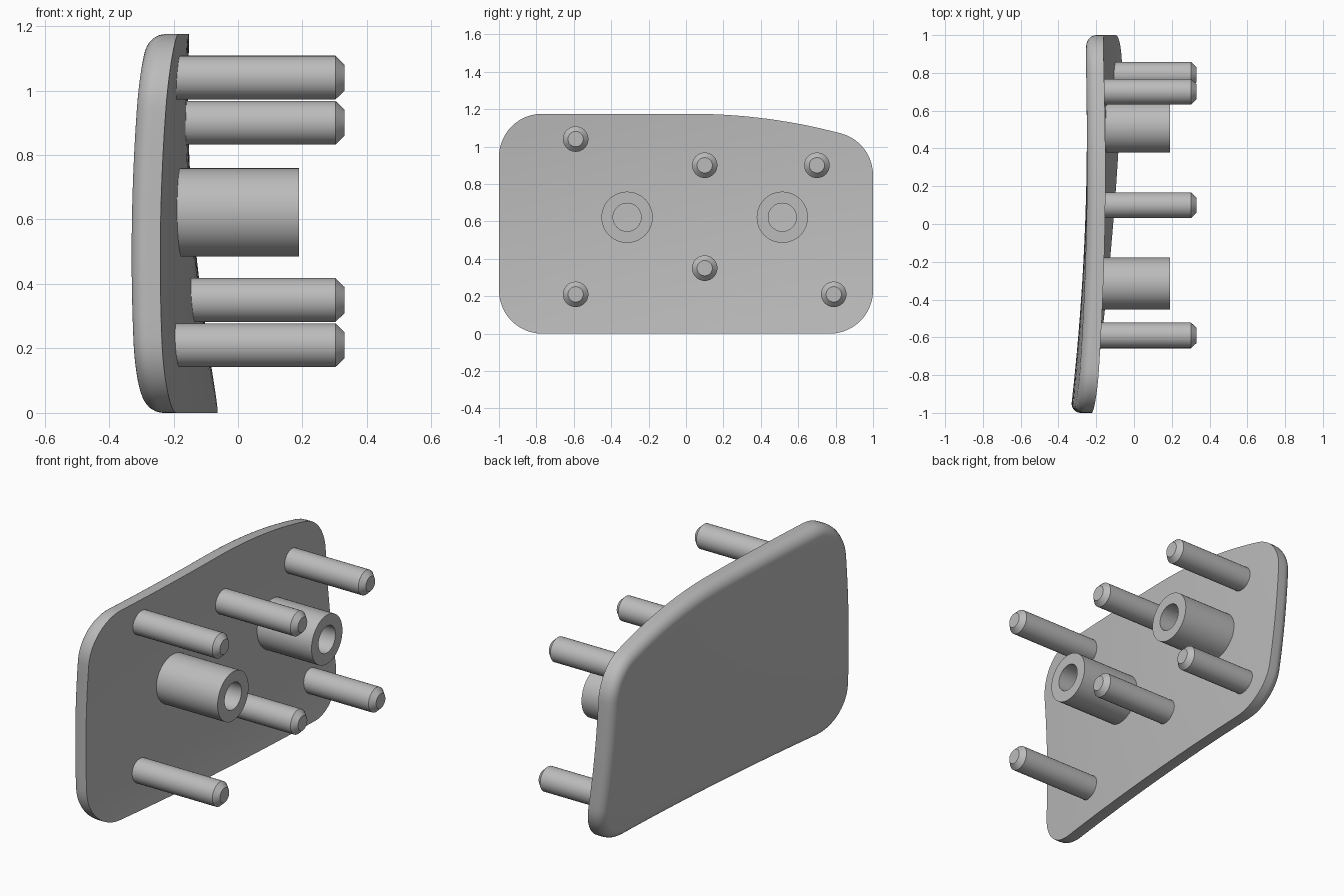
import bpy, bmesh
from math import sin, cos, pi, radians
from mathutils import Vector

cube = bpy.data.objects.get("Cube")
if cube:
    bpy.data.objects.remove(cube)

GREY = (0.5, 0.5, 0.5, 1)
THICK, FILLET = 0.095, 0.055

material = bpy.data.materials.new("plain grey")
material.use_nodes = True
material.diffuse_color = GREY
material.node_tree.nodes["Principled BSDF"].inputs["Base Color"].default_value = GREY


def finish(name, bm):
    bmesh.ops.recalc_face_normals(bm, faces=bm.faces)
    mesh = bpy.data.meshes.new(name)
    bm.to_mesh(mesh)
    bm.free()
    mesh.materials.append(material)
    obj = bpy.data.objects.new(name, mesh)
    bpy.context.collection.objects.link(obj)
    bpy.context.view_layer.objects.active = obj
    bpy.ops.object.select_all(action="DESELECT")
    obj.select_set(True)
    bpy.ops.object.shade_smooth_by_angle(angle=radians(30))
    return obj


def bridge(bm, a, b):
    for i in range(len(a)):
        j = (i + 1) % len(a)
        bm.faces.new((a[i], a[j], b[j], b[i]))


def surface(y, z):
    """Gently twisted and bowed inner face of the plate."""
    h = z - 0.6
    return -0.16 + 0.05 * y - 0.03 * y * y - 0.035 * h + 0.08 * h * h - 0.055 * y * h


def arc(cy, cz, r, start, end, n):
    """Points of an arc, each with its outward normal."""
    out = []
    for i in range(n + 1):
        t = radians(start + (end - start) * i / n)
        d = Vector((cos(t), sin(t)))
        out.append((Vector((cy, cz)) + d * r, d))
    return out


def straight(a, b, normal, n):
    a, b = Vector(a), Vector(b)
    return [(a.lerp(b, i / n), Vector(normal)) for i in range(1, n)]


def outline():
    """Rounded plate outline in y and z, counter-clockwise."""
    R = 0.23
    pts = arc(0.77, R, R, -90, 0, 12)
    pts += straight((1, R), (1, 0.848), (1, 0), 10)
    pts += arc(0.77, 0.848, R, 0, 75, 10)
    pts += arc(0.03, 1.175 - 3.09, 3.09, 75, 90, 14)[1:]
    pts += straight((0.03, 1.175), (-0.77, 1.175), (0, 1), 12)
    pts += arc(-0.77, 1.175 - R, R, 90, 180, 12)
    pts += straight((-1, 1.175 - R), (-1, R), (-1, 0), 10)
    pts += arc(-0.77, R, R, 180, 270, 12)
    pts += straight((-0.77, 0), (0.77, 0), (0, -1), 20)
    return pts


def build_plate():
    bm = bmesh.new()
    edge = outline()
    centre = Vector((0, 0.6))

    def ring(inset, depth, scale=1):
        verts = []
        for p, n in edge:
            q = centre.lerp(p - n * inset, scale)
            verts.append(bm.verts.new((surface(*q) - depth, *q)))
        return verts

    scales = [0.1 * k for k in range(1, 10)]
    # Inner face from the middle out, wall, rounded edge, outer face back in
    rings = [ring(0, 0, s) for s in scales] + [ring(0, 0)]
    for k in range(9):
        t = pi / 2 * k / 8
        rings.append(ring(FILLET * (1 - cos(t)), THICK - FILLET * (1 - sin(t))))
    rings += [ring(FILLET, THICK, s) for s in reversed(scales)]
    for a, b in zip(rings, rings[1:]):
        bridge(bm, a, b)
    for loop, depth in ((rings[0], 0), (rings[-1], THICK)):
        hub = bm.verts.new((surface(*centre) - depth, *centre))
        for i in range(len(loop)):
            bm.faces.new((loop[i], loop[(i + 1) % len(loop)], hub))
    finish("plate", bm)


def revolve(name, profile, y, z, capped, sides=48):
    """Turn (x, radius) points about an axis along x."""
    bm = bmesh.new()
    rings = []
    for x, r in profile:
        angles = [2 * pi * i / sides for i in range(sides)]
        rings.append([bm.verts.new((x, y + r * cos(t), z + r * sin(t))) for t in angles])
    for a, b in zip(rings, rings[1:]):
        bridge(bm, a, b)
    if capped:
        bm.faces.new(rings[0])
        bm.faces.new(rings[-1])
    else:
        bridge(bm, rings[-1], rings[0])
    finish(name, bm)


build_plate()

# Chamfered locating pegs
pegs = [(-0.59, 1.04), (-0.59, 0.21), (0.1, 0.9), (0.1, 0.35), (0.7, 0.9), (0.79, 0.21)]
for i, (y, z) in enumerate(pegs, 1):
    root = surface(y, z) - 0.03
    revolve(f"peg_{i}", [(root, 0.068), (0.302, 0.068), (0.33, 0.041)], y, z, True)

# Hollow screw bosses
for i, y in enumerate((-0.315, 0.515), 1):
    root = surface(y, 0.62) - 0.03
    tube = [(root, 0.137), (0.19, 0.137), (0.19, 0.075), (root, 0.075)]
    revolve(f"boss_{i}", tube, y, 0.622, False)
